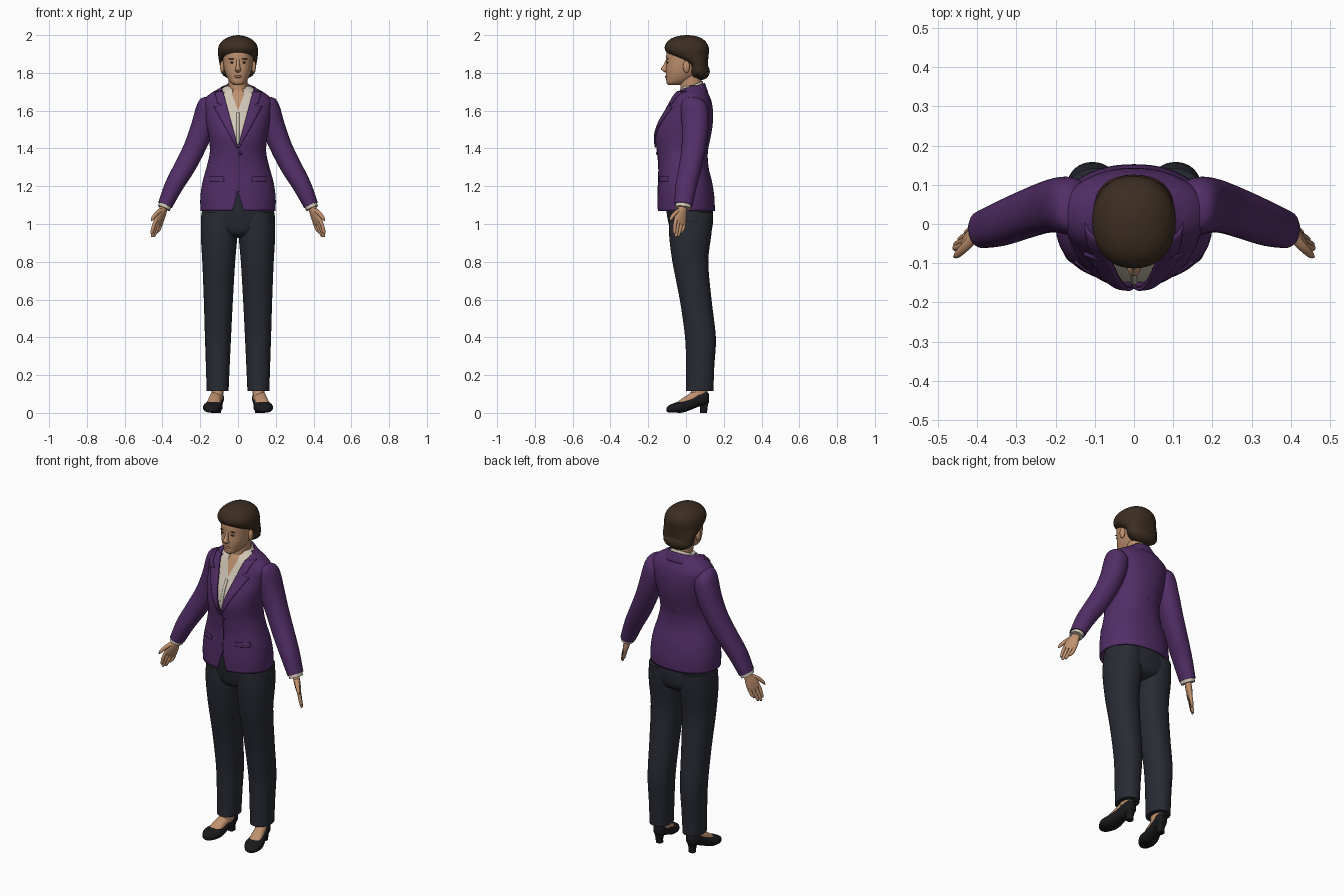
import bpy, bmesh, math
from mathutils import Vector

X, Y, Z = Vector((1, 0, 0)), Vector((0, 1, 0)), Vector((0, 0, 1))


def material(name, col):
    m = bpy.data.materials.new(name)
    m.diffuse_color = (*col, 1)
    return m


PURPLE = material("purple cloth", (0.085, 0.027, 0.135))
DARK_PURPLE = material("dark purple", (0.035, 0.012, 0.06))
NAVY = material("charcoal cloth", (0.022, 0.024, 0.034))
SKIN = material("skin", (0.52, 0.28, 0.155))
HAIR = material("brown hair", (0.045, 0.026, 0.015))
SHIRT = material("cream shirt", (0.62, 0.56, 0.46))
BLACK = material("black leather", (0.010, 0.010, 0.012))
LIPS = material("lips", (0.36, 0.14, 0.09))
EYE = material("eye", (0.10, 0.06, 0.04))


def finish(name, bm, mat, mirror=False, thick=0, angle=50):
    bmesh.ops.recalc_face_normals(bm, faces=bm.faces)
    me = bpy.data.meshes.new(name)
    bm.to_mesh(me)
    bm.free()
    me.materials.append(mat)
    me.shade_smooth()
    me.set_sharp_from_angle(angle=math.radians(angle))
    ob = bpy.data.objects.new(name, me)
    bpy.context.collection.objects.link(ob)
    if thick:
        s = ob.modifiers.new("thickness", 'SOLIDIFY')
        s.thickness, s.offset = thick, 0
    if mirror:
        ob.modifiers.new("mirror", 'MIRROR').use_mirror_merge = False
    return ob


def refine(rows, k=4):
    """Catmull-Rom smoothing of section rows."""
    out, n = [], len(rows)
    for i in range(n - 1):
        p = [rows[max(0, min(n - 1, i + j))] for j in (-1, 0, 1, 2)]
        for s in range(k):
            t = s / k
            out.append([0.5 * (2 * b + (c - a) * t + (2 * a - 5 * b + 4 * c - d) * t * t
                               + (3 * b - a - 3 * c + d) * t ** 3) for a, b, c, d in zip(*p)])
    return out + [list(rows[-1])]


def upright(rows, cx=0):
    """(z, half width, front y, back y) -> (x, y, z, rx, ry)"""
    return [(r[4] if len(r) > 4 else cx, (r[2] + r[3]) / 2, r[0], r[1], (r[3] - r[2]) / 2) for r in rows]


def loft(name, rows, mat, u=X, v=Y, p=2.2, n=40, caps=True, mirror=False, vcuts=(), thick=0):
    bm, rings = bmesh.new(), []

    def se(c):
        return math.copysign(abs(c) ** (2 / p), c)
    for x, y, z, rx, ry in refine(rows):
        rx, ry, c = max(rx, 0.001), max(ry, 0.001), Vector((x, y, z))
        rings.append([bm.verts.new(c + u * rx * se(math.cos(a)) + v * ry * se(math.sin(a)))
                      for a in (2 * math.pi * i / n for i in range(n))])
    for a, b in zip(rings, rings[1:]):
        for i in range(n):
            bm.faces.new((a[i], a[(i + 1) % n], b[(i + 1) % n], b[i]))
    if caps:
        bm.faces.new(rings[0])
        bm.faces.new(rings[-1])
    # V-shaped openings on the front
    for z0, slope in vcuts:
        for s in (-1, 1):
            bmesh.ops.bisect_plane(bm, geom=bm.verts[:] + bm.edges[:] + bm.faces[:],
                                   plane_co=(0, 0, z0), plane_no=(1, 0, -s * slope))
        gone = [f for f in bm.faces for c in [f.calc_center_median()]
                if c.y < 0.02 and abs(c.x) < (c.z - z0) * slope]
        bmesh.ops.delete(bm, geom=gone, context='FACES')
    return finish(name, bm, mat, mirror, thick)


def front_y(rows, x, z, p=2.2):
    """y of a lofted body's front at x, z."""
    d = refine(upright(rows))
    for a, b in zip(d, d[1:]):
        if a[2] <= z <= b[2]:
            t = (z - a[2]) / (b[2] - a[2])
            cy, rx, ry = (a[i] + (b[i] - a[i]) * t for i in (1, 3, 4))
            return cy - ry * max(0, 1 - min(1, abs(x) / rx) ** p) ** (1 / p)
    return 0


def sheet(name, f, mat, nu=32, nv=5, thick=0.008, mirror=False):
    bm = bmesh.new()
    g = [[bm.verts.new(f(i / nu, j / nv)) for j in range(nv + 1)] for i in range(nu + 1)]
    for i in range(nu):
        for j in range(nv):
            bm.faces.new((g[i][j], g[i + 1][j], g[i + 1][j + 1], g[i][j + 1]))
    return finish(name, bm, mat, mirror, thick)


def blob(name, c, r, mat, mirror=False):
    bm = bmesh.new()
    bmesh.ops.create_uvsphere(bm, u_segments=24, v_segments=14, radius=1)
    for w in bm.verts:
        w.co = Vector(c) + Vector([a * b for a, b in zip(w.co, r)])
    return finish(name, bm, mat, mirror)


# Jacket, shirt and chest share one body shape
TORSO = [(1.07, 0.196, -0.148, 0.150), (1.14, 0.197, -0.148, 0.148), (1.22, 0.186, -0.145, 0.136),
         (1.30, 0.164, -0.143, 0.117), (1.38, 0.147, -0.150, 0.113), (1.46, 0.152, -0.160, 0.128),
         (1.53, 0.165, -0.143, 0.139), (1.60, 0.176, -0.106, 0.140), (1.65, 0.180, -0.080, 0.132),
         (1.685, 0.150, -0.062, 0.118), (1.71, 0.108, -0.045, 0.106), (1.73, 0.076, -0.030, 0.092)]


def shrunk(d, first):
    return upright([(z, w - d, f + d, b - d) for z, w, f, b in TORSO[first:]])


loft("jacket", upright(TORSO), PURPLE, n=72, caps=False, vcuts=[(1.40, 0.27), (1.17, -0.3)], thick=0.005)
loft("shirt", shrunk(0.010, 3), SHIRT, n=72, vcuts=[(1.60, 0.36)])
loft("chest", shrunk(0.017, 6), SKIN, n=48)


def lapel(a, b):
    z = 1.405 + 0.295 * a
    w = 0.008 + 0.085 * a if a < 0.74 else (0.03 if a < 0.79 else 0.045)
    x = 0.27 * (z - 1.4) - 0.002 + w * b
    return (x, front_y(TORSO, x, z) - 0.007, z)


def collar(rx0, rx1, ry0, ry1, z0, z1, grow, drop, span):
    def f(a, b):
        th = math.radians(span) * (2 * a - 1)
        fr = (1 - math.cos(th)) / 2
        return ((rx0 + (rx1 - rx0) * b) * math.sin(th),
                0.03 + (ry0 + (ry1 - ry0) * b + grow * fr * (0.3 + 0.7 * b)) * math.cos(th),
                z0 + (z1 - z0) * b - fr * (0.05 + drop * b))
    return f


sheet("lapels", lapel, PURPLE, nu=44, mirror=True)
sheet("jacket_collar", collar(0.074, 0.112, 0.066, 0.084, 1.745, 1.695, 0.06, -0.03, 128), PURPLE)
sheet("shirt_collar", collar(0.058, 0.074, 0.056, 0.068, 1.757, 1.715, 0.045, 0.03, 152), SHIRT, thick=0.005)


def strip(x0, x1, z0, z1, off):
    def f(a, b):
        x, z = x0 + (x1 - x0) * a, z0 + (z1 - z0) * b
        return (x, front_y(TORSO, x, z) - off, z)
    return f


# Pocket flaps, front closing line, button and shirt placket
sheet("pocket_flaps", strip(0.075, 0.15, 1.225, 1.25, 0.004), PURPLE, nu=10, mirror=True, thick=0.006)
sheet("front_seam", strip(0.004, 0.009, 1.17, 1.395, 0.002), DARK_PURPLE, nu=1, nv=20, thick=0.004)
sheet("shirt_placket", strip(-0.007, 0.007, 1.42, 1.59, -0.008), SHIRT, nu=2, nv=20, thick=0.005)
blob("jacket_button", (0.012, front_y(TORSO, 0.01, 1.375) - 0.004, 1.375), (0.009, 0.005, 0.009), DARK_PURPLE)

# Sleeves and shirt cuffs
AU = Vector((0.92, 0, 0.39)).normalized()
AD = Vector((0.38, -0.11, -0.90)).normalized()
AV = AD.cross(AU).normalized()
loft("sleeves", [(0.140, 0.040, 1.665, 0.020, 0.030), (0.150, 0.042, 1.645, 0.050, 0.060),
                 (0.163, 0.046, 1.60, 0.062, 0.074), (0.192, 0.048, 1.50, 0.062, 0.070),
                 (0.232, 0.040, 1.40, 0.058, 0.064), (0.283, 0.022, 1.30, 0.056, 0.060),
                 (0.340, 0.000, 1.20, 0.049, 0.056), (0.386, -0.014, 1.10, 0.039, 0.048)],
     PURPLE, AU, AV, mirror=True)
loft("cuffs", [(0.375, -0.010, 1.12, 0.032, 0.040), (0.385, -0.014, 1.10, 0.034, 0.042),
               (0.392, -0.016, 1.083, 0.034, 0.042)], SHIRT, AU, AV, mirror=True)

# Hands
HD = Vector((0.35, -0.18, -0.92)).normalized()
HW = Vector((0.6, -0.8, 0))
HW = (HW - HD * HW.dot(HD)).normalized()
HN = HD.cross(HW)


def hand_row(t, w, n, rw, rn):
    return (*(Vector((0.390, -0.016, 1.092)) + HD * t + HW * w + HN * n), rw, rn)


loft("palms", [hand_row(-0.02, 0, 0, 0.024, 0.019), hand_row(0.02, 0, 0, 0.026, 0.018),
               hand_row(0.05, 0.002, 0, 0.035, 0.017), hand_row(0.085, 0, 0, 0.036, 0.013),
               hand_row(0.102, 0, 0, 0.030, 0.009)], SKIN, HW, HN, n=24, mirror=True)
for name, w, end in (("little", -0.027, 0.145), ("ring", -0.009, 0.170),
                     ("middle", 0.010, 0.178), ("index", 0.028, 0.165)):
    loft(name + "_fingers", [hand_row(0.08, w, 0, 0.0095, 0.010), hand_row(0.12, w, 0, 0.0092, 0.0095),
                             hand_row(end - 0.01, w * 0.8, 0, 0.008, 0.008),
                             hand_row(end, w * 0.8, 0, 0.003, 0.003)], SKIN, HW, HN, n=12, mirror=True)
loft("thumbs", [hand_row(0.02, 0.012, 0, 0.014, 0.014), hand_row(0.05, 0.038, 0, 0.013, 0.012),
                hand_row(0.085, 0.057, 0, 0.010, 0.009), hand_row(0.105, 0.062, 0, 0.003, 0.003)],
     SKIN, HW, HN, n=12, mirror=True)

# Trousers
loft("trouser_seat", upright([(0.925, 0.06, -0.03, 0.08), (0.95, 0.14, -0.075, 0.125),
                              (1.0, 0.194, -0.092, 0.142), (1.08, 0.189, -0.105, 0.142),
                              (1.17, 0.175, -0.11, 0.13)]), NAVY, n=48)
loft("trouser_legs", upright([(0.115, 0.058, 0.0, 0.145, 0.108), (0.25, 0.063, 0.0, 0.150, 0.107),
                              (0.40, 0.069, -0.005, 0.158, 0.106), (0.60, 0.077, -0.033, 0.135, 0.104),
                              (0.80, 0.087, -0.072, 0.118, 0.102), (0.95, 0.097, -0.09, 0.135, 0.100),
                              (1.06, 0.092, -0.09, 0.142, 0.098)]), NAVY, mirror=True)

# Feet and heeled shoes
loft("ankles", upright([(0.05, 0.030, 0.02, 0.11, 0.112), (0.09, 0.031, 0.02, 0.112, 0.110),
                        (0.14, 0.034, 0.035, 0.115, 0.108)]), SKIN, n=24, mirror=True)
loft("insteps", [(0.132, -0.045, 0.042, 0.030, 0.016), (0.128, -0.02, 0.050, 0.036, 0.027),
                 (0.122, 0.02, 0.066, 0.034, 0.036), (0.114, 0.06, 0.085, 0.031, 0.040)],
     SKIN, X, Z, n=24, mirror=True)
loft("shoes", [(0.140, -0.103, 0.017, 0.010, 0.010), (0.139, -0.09, 0.021, 0.032, 0.019),
               (0.135, -0.055, 0.028, 0.050, 0.027), (0.130, -0.015, 0.033, 0.048, 0.031),
               (0.122, 0.03, 0.049, 0.040, 0.031), (0.114, 0.07, 0.068, 0.036, 0.034),
               (0.108, 0.105, 0.078, 0.033, 0.036), (0.106, 0.122, 0.078, 0.018, 0.024)],
     BLACK, X, Z, p=2.5, n=32, mirror=True)
loft("heels", upright([(0.0, 0.018, 0.075, 0.112, 0.108), (0.03, 0.019, 0.074, 0.114, 0.108),
                       (0.07, 0.030, 0.06, 0.122, 0.108)]), BLACK, p=3, n=24, mirror=True)

# Neck, head and face
loft("neck", upright([(1.62, 0.062, -0.05, 0.08), (1.68, 0.054, -0.035, 0.084),
                      (1.73, 0.050, -0.03, 0.082), (1.80, 0.052, -0.04, 0.08)]), SKIN, n=32)
FACE = [(1.735, 0.018, -0.092, -0.04), (1.747, 0.038, -0.103, 0.0), (1.775, 0.057, -0.105, 0.05),
        (1.81, 0.071, -0.107, 0.085), (1.85, 0.078, -0.104, 0.10), (1.90, 0.081, -0.104, 0.105),
        (1.94, 0.076, -0.092, 0.095), (1.97, 0.05, -0.06, 0.06)]
loft("head", upright(FACE), SKIN, n=48)
loft("nose", upright([(1.803, 0.008, -0.112, -0.095), (1.813, 0.017, -0.127, -0.09),
                      (1.822, 0.014, -0.133, -0.09), (1.845, 0.009, -0.118, -0.09),
                      (1.872, 0.009, -0.106, -0.09)]), SKIN, n=20)
blob("ears", (0.083, 0.002, 1.832), (0.012, 0.018, 0.032), SKIN, True)
blob("eyes", (0.031, front_y(FACE, 0.031, 1.855), 1.855), (0.013, 0.004, 0.0045), EYE, True)
blob("eyebrows", (0.032, front_y(FACE, 0.032, 1.874), 1.874), (0.018, 0.005, 0.003), HAIR, True)
blob("lips", (0, front_y(FACE, 0, 1.78), 1.78), (0.022, 0.006, 0.007), LIPS)

# Hair swept back into a low bun
loft("hair", upright([(1.775, 0.055, 0.03, 0.10), (1.80, 0.088, 0.018, 0.118), (1.84, 0.096, 0.012, 0.116),
                      (1.865, 0.101, -0.025, 0.117), (1.895, 0.105, -0.088, 0.120),
                      (1.925, 0.106, -0.112, 0.122), (1.955, 0.096, -0.106, 0.112),
                      (1.98, 0.070, -0.082, 0.088), (1.994, 0.038, -0.045, 0.055),
                      (2.0, 0.006, -0.005, 0.015)]), HAIR, n=48)
blob("hair_bun", (0, 0.078, 1.808), (0.088, 0.048, 0.046), HAIR)
